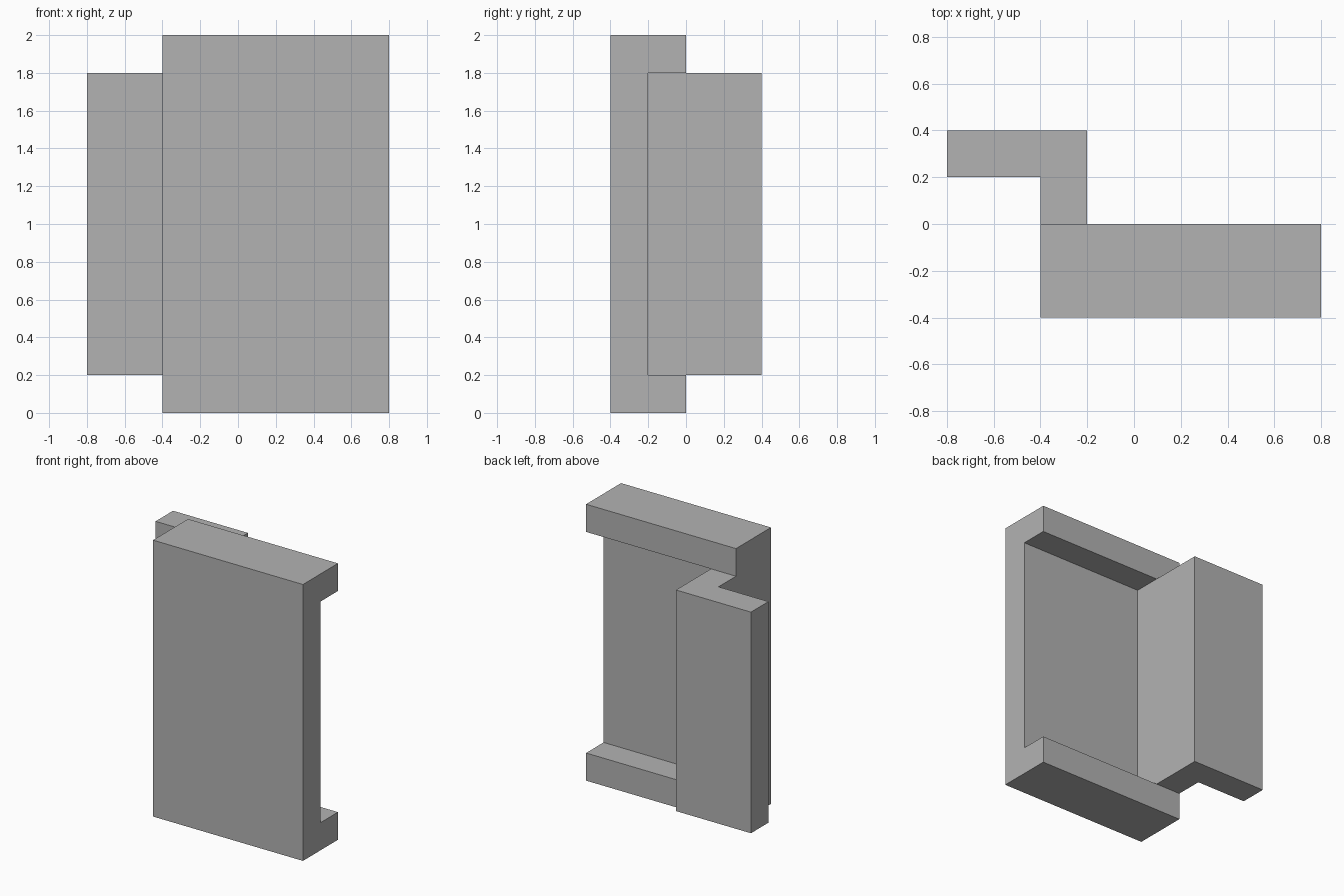
import bpy
import bmesh
from mathutils import Vector

cube = bpy.data.objects.get("Cube")
if cube:
    bpy.data.objects.remove(cube, do_unlink=True)

grey = bpy.data.materials.new("plain grey")
grey.use_nodes = True
colour = (0.45, 0.45, 0.45, 1)
grey.diffuse_color = colour
grey.node_tree.nodes["Principled BSDF"].inputs["Base Color"].default_value = colour


def prism(name, outline, bottom, top):
    """Extrude a flat outline straight up between two heights."""
    bm = bmesh.new()
    base = bm.faces.new([bm.verts.new((x, y, bottom)) for x, y in outline])
    grown = bmesh.ops.extrude_face_region(bm, geom=[base])["geom"]
    verts = [v for v in grown if isinstance(v, bmesh.types.BMVert)]
    bmesh.ops.translate(bm, verts=verts, vec=Vector((0, 0, top - bottom)))
    bmesh.ops.recalc_face_normals(bm, faces=bm.faces)
    mesh = bpy.data.meshes.new(name)
    bm.to_mesh(mesh)
    bm.free()
    mesh.materials.append(grey)
    obj = bpy.data.objects.new(name, mesh)
    bpy.context.collection.objects.link(obj)
    return obj


def rectangle(x0, x1, y0, y1):
    return [(x0, y0), (x1, y0), (x1, y1), (x0, y1)]


# Front panel with a recess in its back, open on the left side
panel = prism("front_panel", rectangle(-0.4, 0.8, -0.4, 0), 0, 2)
cutter = prism("recess_cutter", rectangle(-0.2, 1, -0.2, 0.2), 0.2, 1.8)
cutter.hide_render = True
cut = panel.modifiers.new("recess", "BOOLEAN")
cut.operation = "DIFFERENCE"
cut.solver = "EXACT"
cut.object = cutter
bpy.context.view_layer.objects.active = panel
bpy.ops.object.modifier_apply(modifier=cut.name)
bpy.data.objects.remove(cutter, do_unlink=True)

# L-shaped bracket standing off the back of the panel's side wall
prism("rear_bracket",
      [(-0.4, 0), (-0.2, 0), (-0.2, 0.4), (-0.8, 0.4), (-0.8, 0.2), (-0.4, 0.2)],
      0.2, 1.8)
